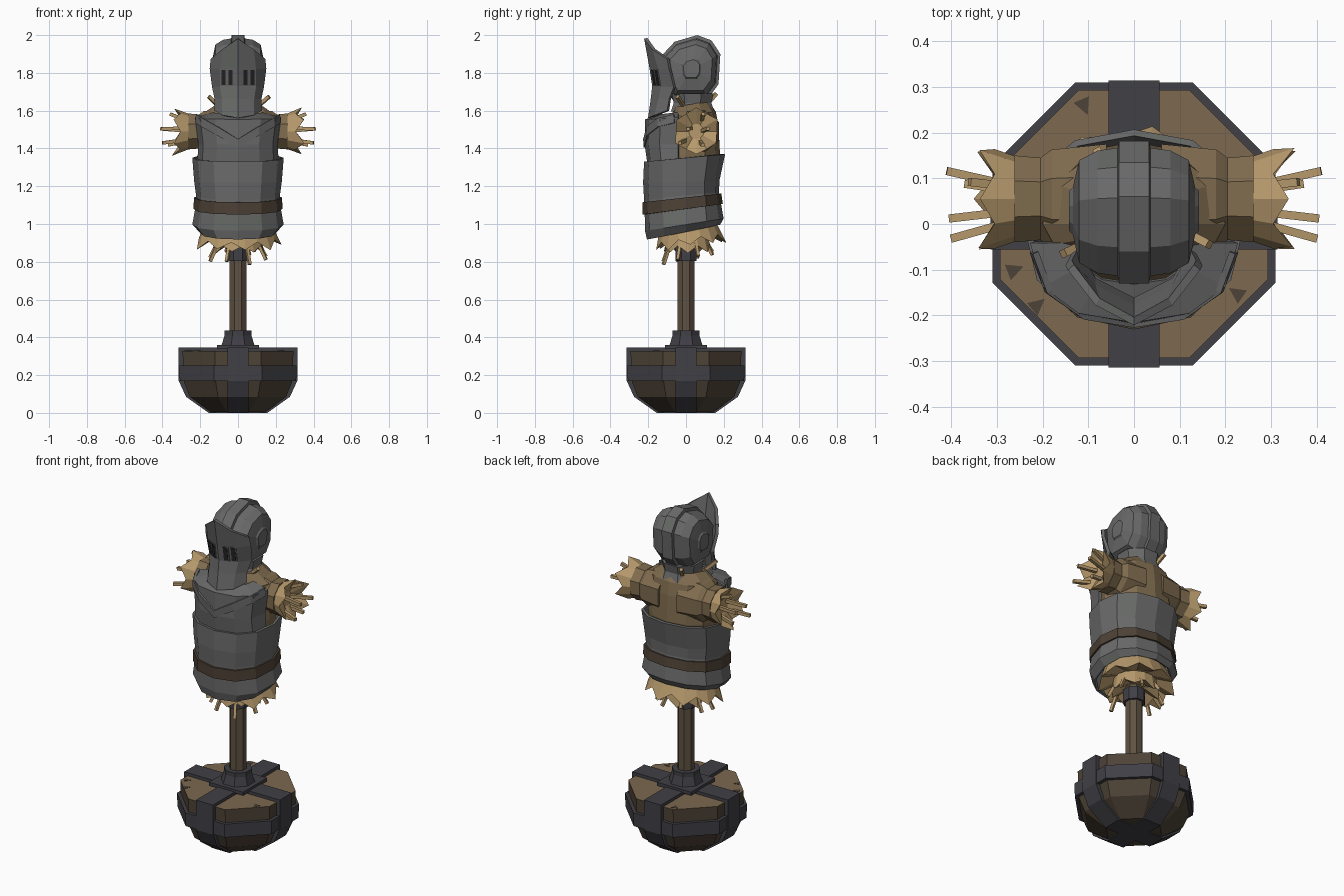
import bpy, bmesh, math, random
from mathutils import Vector, Matrix

if "Cube" in bpy.data.objects:
    bpy.data.objects.remove(bpy.data.objects["Cube"])
random.seed(4)

def mat(name, c):
    m = bpy.data.materials.new(name)
    m.diffuse_color = (*c, 1)
    m.use_nodes = True
    m.node_tree.nodes["Principled BSDF"].inputs["Base Color"].default_value = m.diffuse_color
    return m

STEEL = mat("grey_steel", (0.138, 0.142, 0.138))
IRON = mat("dark_iron", (0.052, 0.05, 0.06))
STRAW = mat("straw", (0.47, 0.32, 0.15))
SACK = mat("sackcloth", (0.215, 0.15, 0.078))
WOOD = mat("cut_wood", (0.20, 0.14, 0.08))
BARK = mat("dark_wood", (0.075, 0.056, 0.038))
POST = mat("post_wood", (0.115, 0.085, 0.055))
BELT = mat("belt_leather", (0.075, 0.053, 0.036))
BLACK = mat("slot_black", (0.018, 0.018, 0.02))

def loft(name, rings, m, closed=True, caps=True, thick=0, M=None, top=None):
    """Skin a list of point rings; optional end caps, thickness and second colour on top faces."""
    bm = bmesh.new()
    rows = [[bm.verts.new(M @ Vector(p) if M else Vector(p)) for p in r] for r in rings]
    n = len(rows[0])
    for a, b in zip(rows, rows[1:]):
        for i in range(n if closed else n - 1):
            j = (i + 1) % n
            bm.faces.new((a[i], a[j], b[j], b[i]))
    if closed and caps:
        bm.faces.new(rows[0][::-1])
        bm.faces.new(rows[-1])
    bmesh.ops.recalc_face_normals(bm, faces=bm.faces)
    if top:
        for f in bm.faces:
            f.material_index = int(f.normal.z > 0.9)
    me = bpy.data.meshes.new(name)
    bm.to_mesh(me)
    bm.free()
    me.materials.append(m)
    if top:
        me.materials.append(top)
    ob = bpy.data.objects.new(name, me)
    bpy.context.collection.objects.link(ob)
    if thick:
        s = ob.modifiers.new("thickness", 'SOLIDIFY')
        s.thickness, s.offset = thick, 0
    return ob

def ngon(w, z, n=8, cy=0):
    """Regular polygon with flats facing the axes, w = half width."""
    r = w / math.cos(math.pi / n)
    return [(r * math.cos((i + .5) * math.tau / n), cy + r * math.sin((i + .5) * math.tau / n), z)
            for i in range(n)]

def stack(name, prof, m, n=8, cy=0, top=None):
    return loft(name, [ngon(w, z, n, cy) for w, z in prof], m, top=top)

def stick(p, q, r=.009):
    p, q = Vector(p), Vector(q)
    M = Matrix.Translation(p) @ (q - p).to_track_quat('Z', 'Y').to_matrix().to_4x4()
    loft("straw_stalk", [ngon(r, 0, 4), ngon(r, (q - p).length, 4)], STRAW, M=M)

# --- bowl base with iron straps
stack("base_bowl", [(.145, .006), (.255, .085), (.29, .175), (.293, .328)], BARK, top=WOOD)
loft("base_band", [ngon(.308, .17), ngon(.31, .25), ngon(.28, .25), ngon(.28, .17), ngon(.308, .17)],
     IRON, caps=False)
half = [(.314, .346), (.314, .17), (.275, .085), (.155, 0)]
prof = half + [(-a, z) for a, z in half[::-1]]
for k in range(2):
    loft("base_strap", [[(a, t, z) for a, z in prof] for t in (-.056, .056)], IRON,
         M=Matrix.Rotation(k * math.pi / 2, 4, 'Z'))
# chips in the wood, at the rim
for a, s in ((113, .305), (201, .305), (220, .30), (326, .295)):
    c = Vector((s * math.cos(math.radians(a)), s * math.sin(math.radians(a)), 0))
    t = Vector((-c.y, c.x, 0)) * .06
    tri = [c * .97 + t, c * .97 - t, c * .85]
    loft("wood_chip", [[v + Vector((0, 0, z)) for v in tri] for z in (.325, .33)], BARK)

# --- post and collars
stack("post_plate", [(.112, .34), (.112, .36)], IRON, 4)
stack("post_socket", [(.088, .355), (.07, .415)], IRON)
stack("post_ring", [(.072, .41), (.072, .435)], IRON)
stack("post", [(.044, .35), (.044, .9)], POST)
stack("post_top_collar", [(.056, .805), (.056, .88)], IRON)

# --- rings around the body, tilted from front to back
def ring(rx, yf, yb, zf, zb, mid=0, front_only=False):
    pts = []
    for k in range(6, 13) if front_only else range(12):
        c, s = math.cos(k * math.pi / 6), math.sin(k * math.pi / 6)
        x = 0 if abs(c) < 1e-6 else rx * math.copysign(abs(c) ** .9, c)
        e = abs(s) ** .85
        y = mid + (yb - mid) * e if s > 0 else mid + (yf - mid) * e
        pts.append((x, y, zf + (zb - zf) * (y - yf) / (yb - yf)))
    return pts

loft("sack_body", [ring(*r) for r in ((.17, -.15, .14, .98, 1.03), (.20, -.16, .15, 1.2, 1.2),
     (.205, -.16, .18, 1.36, 1.37), (.205, -.11, .172, 1.5, 1.52), (.2, -.08, .158, 1.565, 1.595),
     (.12, -.06, .12, 1.62, 1.65))], SACK)

# --- armour
loft("breastplate", [ring(*r) for r in ((.20, -.20, .175, .92, 1.0), (.235, -.21, .192, .965, 1.03),
     (.217, -.212, .176, 1.07, 1.12), (.215, -.215, .168, 1.13, 1.17), (.225, -.22, .17, 1.22, 1.23),
     (.235, -.215, .2, 1.33, 1.37))], STEEL, caps=False, thick=.014)
loft("chest_front", [ring(*r, -.04, True) for r in ((.21, -.195, .2, 1.30, 1.33),
     (.203, -.212, .2, 1.42, 1.42), (.222, -.21, .2, 1.55, 1.575), (.13, -.13, .1, 1.575, 1.6))],
     STEEL, closed=False, thick=.014)
loft("belt", [ring(.229, -.222, .188, 1.05, 1.105), ring(.226, -.224, .18, 1.115, 1.16)],
     BELT, caps=False, thick=.014)
vee = [(.222, -.06, 1.535), (.19, -.145, 1.515), (.11, -.2, 1.47), (0, -.217, 1.405)]
vee = [(-x, y, z) for x, y, z in vee] + vee[-2::-1]
loft("collar_fold", [vee, [(x * .97, y - .003, z + .045) for x, y, z in vee]], STEEL,
     closed=False, thick=.014)

# --- ragged straw crowns: local z points out of the cut end
def crown(name, M, rx, ry, flare, length, n, depth):
    base, jag, core = [], [], []
    for i in range(2 * n):
        a = i * math.pi / n
        c, s = math.cos(a), math.sin(a)
        tip = i % 2 == 0
        f = flare * random.uniform(.95, 1.05) if tip else (1 + flare) / 2 + .02
        h = length * (random.uniform(.85, 1.05) if tip else .55)
        base.append((rx * c, ry * s, 0))
        jag.append((rx * f * c, ry * f * s, h))
        core.append((rx * .45 * c, ry * .45 * s, depth))
    loft(name, [base, jag, core], STRAW, M=M)

for s in (-1, 1):
    # arm sleeve with cuff, flared straw end and stalks
    M = Matrix.Translation((0, .055, 1.49)) @ Matrix.Rotation(s * math.pi / 2, 4, 'Y')
    loft("sleeve", [ngon(r, x) for r, x in ((.12, .06), (.108, .18), (.09, .205), (.095, .262))], SACK, M=M)
    crown("arm_straw", M @ Matrix.Translation((0, 0, .25)), .09, .09, 1.38, .10, 6, .035)
    for y, z, dy, dz, L in ((.03, .05, .02, .06, .36), (.03, .0, .06, .02, .41), (-.02, .02, -.03, -.01, .405),
                            (-.04, -.04, -.07, -.03, .40), (.02, -.05, .03, -.03, .37)):
        stick((s * .25, .05 + y, 1.49 + z), (s * L, .05 + y + dy * .6, 1.49 + z + dz * .7))

# straw skirt, outer and inner, with stalks
flip = Matrix.Rotation(math.pi, 4, 'X')
tilt = Matrix.Rotation(math.radians(8), 4, 'X')
crown("skirt_straw", Matrix.Translation((0, .01, .985)) @ tilt @ flip, .185, .155, 1.2, .11, 9, .03)
crown("inner_straw", Matrix.Translation((0, .01, .94)) @ flip, .12, .11, 1.15, .10, 7, .04)
for i in range(8):
    a = i * math.tau / 8 + .4
    c, s = math.cos(a), math.sin(a)
    stick((.1 * c, .01 + .09 * s, .93), (.16 * c, .01 + .14 * s, random.uniform(.80, .84) + .03 * s), .008)
# stalks poking out at the neck
for p, q in (((-.08, -.03, 1.6), (-.155, -.065, 1.675)), ((.08, 0, 1.6), (.165, -.045, 1.675)),
             ((-.05, .1, 1.62), (-.08, .16, 1.69))):
    stick(p, q)

# --- helmet: side profile scaled across its width, with raised crest and side bosses
stack("neck_guard", [(.115, 1.595), (.1, 1.64), (.11, 1.69)], STEEL, cy=.035)
side = [(-.13, 1.89), (-.06, 1.965), (.06, 2.0), (.135, 1.972), (.182, 1.9), (.172, 1.74),
        (.115, 1.662), (-.07, 1.662), (-.115, 1.73)]
steps = [(.142, .28), (.134, .33), (.128, .5), (.12, .72), (.08, .86), (.036, .9), (.033, 1)]
steps = [(-x, s) for x, s in steps] + steps[::-1]
loft("helmet", [[(x, .03 + (y - .03) * s, 1.82 + (z - 1.82) * s) for y, z in side] for x, s in steps], STEEL)

# visor: rows of centre, cheek and edge points, mirrored
rows = []
for c, m, e in (((-.213, 1.983), (.08, -.17, 1.925), (.138, -.095, 1.875)),
                ((-.185, 1.83), (.09, -.14, 1.82), (.143, -.085, 1.825)),
                ((-.17, 1.73), (.09, -.125, 1.73), (.13, -.06, 1.725)),
                ((-.178, 1.66), (.08, -.14, 1.66), (.116, -.085, 1.66)),
                ((-.192, 1.56), (.08, -.16, 1.575), (.12, -.095, 1.60))):
    rows.append([(-e[0], e[1], e[2]), (-m[0], m[1], m[2]), (0, *c), m, e])
loft("visor", rows, STEEL, closed=False, thick=.018)
# eye slots, each in a steel frame
for s in (-1, 1):
    for x0 in (.024, .062):
        for name, m, g, d0, d1 in (("slot_frame", STEEL, 0, .004, .014), ("eye_slot", BLACK, .005, .010, .0165)):
            a, b, lo, hi = x0 + g, x0 + .03 - g, 1.73 + g, 1.82 - g
            face = [(x, -.17 - .15 * (z - 1.73) + .5 * x, z) for x, z in ((a, lo), (b, lo), (b, hi), (a, hi))]
            loft(name, [[(s * x, y - d, z) for x, y, z in face] for d in (d0, d1)], m)
